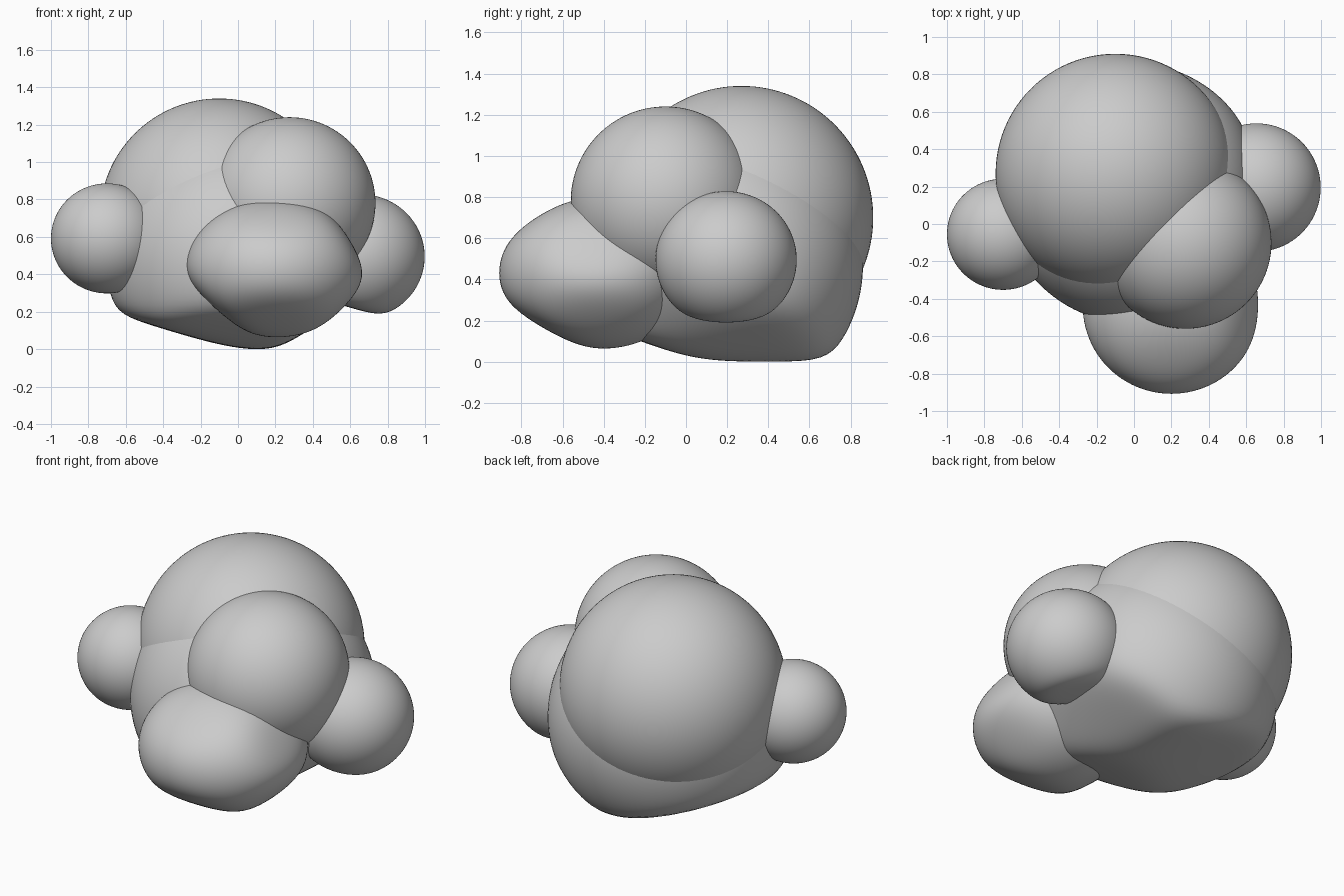
import bpy, bmesh
from mathutils import Vector

if "Cube" in bpy.data.objects:
    bpy.data.objects.remove(bpy.data.objects["Cube"])


def blob(name, center, radii, planes=(), p=14, rest_on_ground=False):
    """Ellipsoid softly flattened by planes given as (normal, point)."""
    c = Vector(center)
    bm = bmesh.new()
    bmesh.ops.create_uvsphere(bm, u_segments=96, v_segments=64, radius=1)
    for v in bm.verts:
        u = v.co.normalized()
        dist = sum((u[i] / radii[i]) ** 2 for i in range(3)) ** -0.5
        total = dist ** -p
        for normal, point in planes:
            n = Vector(normal).normalized()
            facing = u.dot(n)
            if facing > 0.01:
                total += ((Vector(point) - c).dot(n) / facing) ** -p
        v.co = c + u * total ** (-1 / p)
    if rest_on_ground:
        low = min(v.co.z for v in bm.verts)
        k = c.z / (c.z - low)
        for v in bm.verts:
            if v.co.z < c.z:
                v.co.z = c.z + (v.co.z - c.z) * k
    mesh = bpy.data.meshes.new(name)
    bm.to_mesh(mesh)
    bm.free()
    mesh.shade_smooth()
    ob = bpy.data.objects.new(name, mesh)
    bpy.context.collection.objects.link(ob)
    return ob


# Large upper rear ball
blob("main_ball", (-0.10, 0.27, 0.70), (0.64, 0.64, 0.64))

# Lower body with a worn, faceted underside
blob("lower_body", (-0.01, 0.165, 0.47), (0.695, 0.695, 0.695), [
    ((0, 0, -1), (0, 0, -0.01)),
    ((-0.3, 0, -1), (-0.1, 0.2, 0.02)),
    ((0.62, 0, -1), (0.25, 0.2, 0.02)),
    ((0.8, -0.2, -0.6), (0.52, 0.1, 0.22)),
    ((0, -0.36, -1), (0, 0.1, -0.015)),
    ((1, 0, 0), (0.67, 0, 0)),
], p=16, rest_on_ground=True)

# Upper front ball
blob("upper_front_ball", (0.275, -0.1, 0.78), (0.46, 0.46, 0.46))

# Squashed lower front lobe
blob("lower_front_lobe", (0.2, -0.43, 0.43), (0.478, 0.478, 0.37), [
    ((0.29, 0, 0.17), (0.63, -0.43, 0.565)),
    ((-0.27, 0, -0.3), (-0.13, -0.43, 0.215)),
    ((0.3, 0, -0.3), (0.53, -0.43, 0.155)),
    ((0, -0.5, -0.87), (0.2, -0.7, 0.155)),
    ((0, -0.5, 0.8), (0.2, -0.7, 0.755)),
], p=12)

# Side balls
blob("left_side_ball", (-0.70, -0.055, 0.592), (0.3, 0.297, 0.294))
blob("right_side_ball", (0.655, 0.195, 0.495), (0.343, 0.343, 0.333),
     [((-0.3, 0, -1), (0.7, 0.195, 0.19))])
